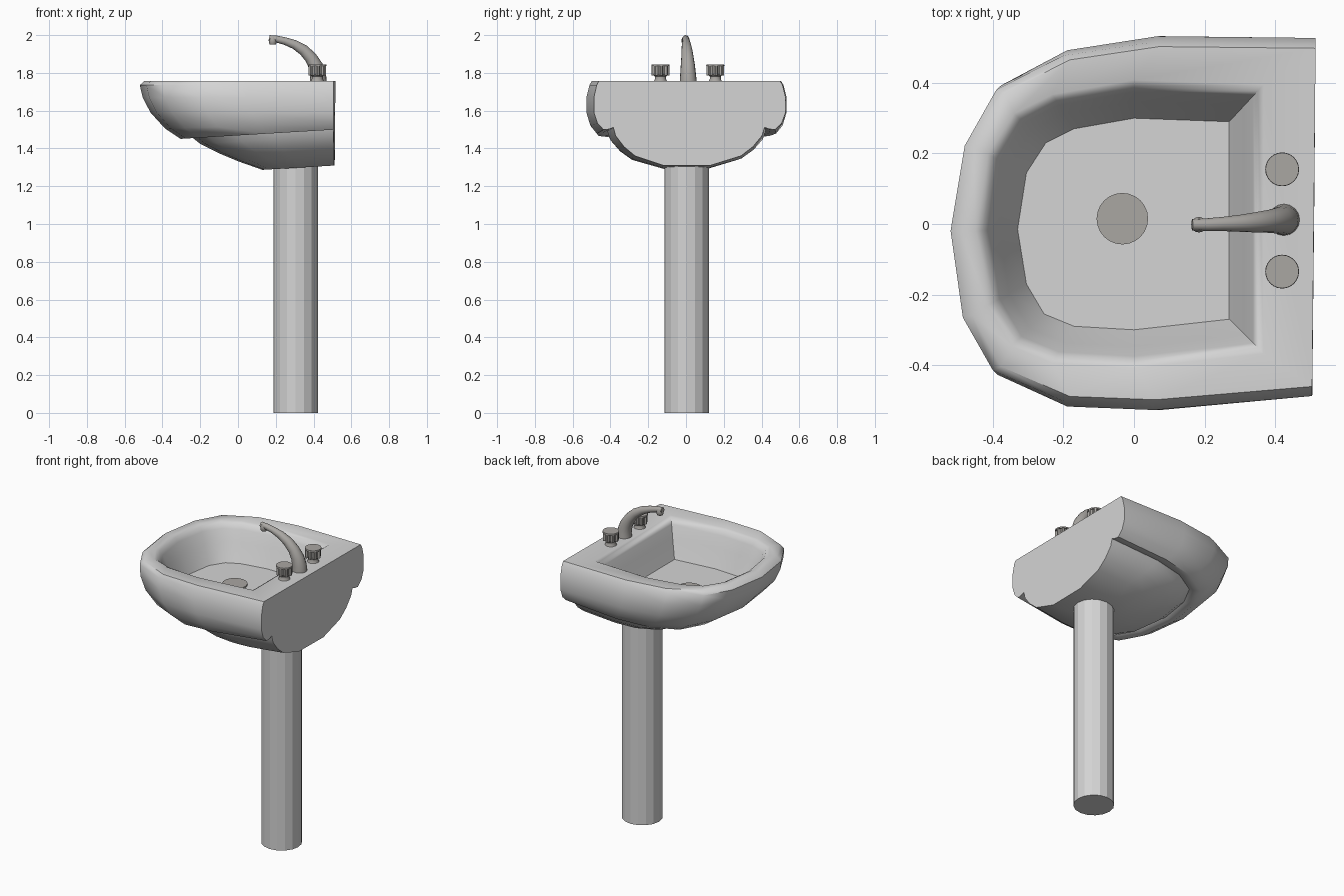
import bpy, bmesh, math
from mathutils import Vector

if "Cube" in bpy.data.objects:
    bpy.data.objects.remove(bpy.data.objects["Cube"])


def material(name, rgb):
    m = bpy.data.materials.new(name)
    m.diffuse_color = (*rgb, 1)
    m.use_nodes = True
    m.node_tree.nodes["Principled BSDF"].inputs["Base Color"].default_value = m.diffuse_color
    return m


CERAMIC = material("ceramic white", (0.66, 0.66, 0.66))
METAL = material("tap metal", (0.40, 0.385, 0.365))


def finish(name, bm, mat, angle=None):
    bmesh.ops.recalc_face_normals(bm, faces=bm.faces)
    me = bpy.data.meshes.new(name)
    bm.to_mesh(me)
    bm.free()
    me.materials.append(mat)
    ob = bpy.data.objects.new(name, me)
    bpy.context.collection.objects.link(ob)
    if angle:
        bpy.ops.object.select_all(action='DESELECT')
        bpy.context.view_layer.objects.active = ob
        ob.select_set(True)
        bpy.ops.object.shade_smooth_by_angle(angle=math.radians(angle))
    return ob


def bridge(bm, a, b, closed):
    n = len(a)
    for i in range(n if closed else n - 1):
        j = (i + 1) % n
        bm.faces.new((a[i], a[j], b[j], b[i]))


def lathe(name, cx, cy, profile, sides, mat, angle=None, flute=0.0):
    """Stack of rings (radius, z), optionally with fluted sides."""
    bm = bmesh.new()
    rings = []
    for r, z in profile:
        ring = []
        for i in range(sides):
            a = 2 * math.pi * i / sides
            k = r - (flute if i % 4 > 1 else 0)
            ring.append(bm.verts.new((cx + k * math.cos(a), cy + k * math.sin(a), z)))
        rings.append(ring)
    for a, b in zip(rings, rings[1:]):
        bridge(bm, a, b, True)
    bm.faces.new(rings[0])
    bm.faces.new(rings[-1])
    return finish(name, bm, mat, angle)


# Basin: outer shell rings are open at the flat back, inner rings are closed
OUTLINE = [(.515, .53), (.06, .535), (-.2, .495), (-.39, .395), (-.48, .23), (-.52, -.02),
           (-.485, -.275), (-.4, -.43), (-.2, -.52), (.05, -.53), (.505, -.49)]
FLOOR = [(.27, .29), (0, .3), (-.17, .27), (-.25, .23), (-.305, .145), (-.33, -.015),
         (-.305, -.17), (-.255, -.255), (-.17, -.29), (0, -.3), (.27, -.27)]
# x scale, y scale, height, tilt
SHELL = [(.975, .94, 1.758, 0), (1.0, .965, 1.735, 0), (.985, .995, 1.67, 0),
         (.945, .995, 1.59, 0), (.87, .955, 1.52, .03), (.79, .89, 1.475, .06),
         (.755, .83, 1.478, .06), (.74, .785, 1.487, .06), (.69, .76, 1.443, .06),
         (.59, .67, 1.385, .06), (.49, .55, 1.336, .06), (.37, .24, 1.285, .06)]
BOWL = [(1.36, 1.758), (1.30, 1.748), (1.25, 1.72), (1.16, 1.65), (1.0, 1.54)]

bm = bmesh.new()
outer = []
for sx, sy, z, tilt in SHELL:
    ring = []
    for x, y in OUTLINE:
        px = .51 + (x - .51) * sx
        ring.append(bm.verts.new((px, y * sy, z + tilt * (px - .1))))
    outer.append(ring)
inner = [[bm.verts.new((x * s, y * s, z)) for x, y in FLOOR] for s, z in BOWL]
for a, b in zip(outer, outer[1:]):
    bridge(bm, a, b, False)
for a, b in zip(inner, inner[1:]):
    bridge(bm, a, b, True)
bridge(bm, outer[0], inner[0], True)                 # rim and tap deck
bm.faces.new(inner[-1])                              # basin floor
bm.faces.new(outer[-1])                              # underside
bm.faces.new([r[0] for r in outer] + [r[-1] for r in reversed(outer)])  # back panel
finish("basin", bm, CERAMIC, 50)

# Pedestal column and drain
lathe("pedestal", .305, .003, [(.118, 0), (.118, 1.315)], 16, CERAMIC)
lathe("drain", -.033, .015, [(.073, 1.535), (.073, 1.549)], 24, METAL, 40)

# Tap handles: flared stem, fluted grip, round cap
for label, y in (("left", -.135), ("right", .155)):
    lathe(label + "_handle_stem", .42, y,
          [(.036, 1.755), (.029, 1.768), (.029, 1.78), (.042, 1.795)], 20, METAL, 40)
    lathe(label + "_handle_grip", .42, y, [(.047, 1.787), (.047, 1.838)], 32, METAL, None, .009)
    lathe(label + "_handle_cap", .42, y, [(.048, 1.836), (.047, 1.845)], 24, METAL, 40)

# Curved tapering spout, swept along its path
PATH = [(.425, .012, 1.755, .045), (.424, .011, 1.79, .042), (.412, .01, 1.835, .038),
        (.386, .008, 1.88, .033), (.348, .005, 1.92, .029), (.30, .002, 1.95, .024),
        (.25, 0, 1.968, .020), (.205, -.002, 1.979, .018), (.165, -.002, 1.984, .016)]
bm = bmesh.new()
pts = [Vector(p[:3]) for p in PATH]
rings = []
for i, p in enumerate(pts):
    t = (pts[min(i + 1, len(pts) - 1)] - pts[max(i - 1, 0)]).normalized()
    if i == 0:
        t = Vector((0, 0, 1))
    side = Vector((0, 1, 0))
    up = t.cross(side).normalized()
    r = PATH[i][3]
    rings.append([bm.verts.new(p + r * (math.cos(a) * side + math.sin(a) * up))
                  for a in (2 * math.pi * k / 16 for k in range(16))])
for a, b in zip(rings, rings[1:]):
    bridge(bm, a, b, True)
bm.faces.new(rings[0])
bm.faces.new(rings[-1])
finish("spout", bm, METAL, 50)
lathe("spout_nozzle", .184, -.002, [(.016, 1.95), (.02, 1.957), (.022, 1.975), (.016, 1.99)],
      16, METAL, 50)
